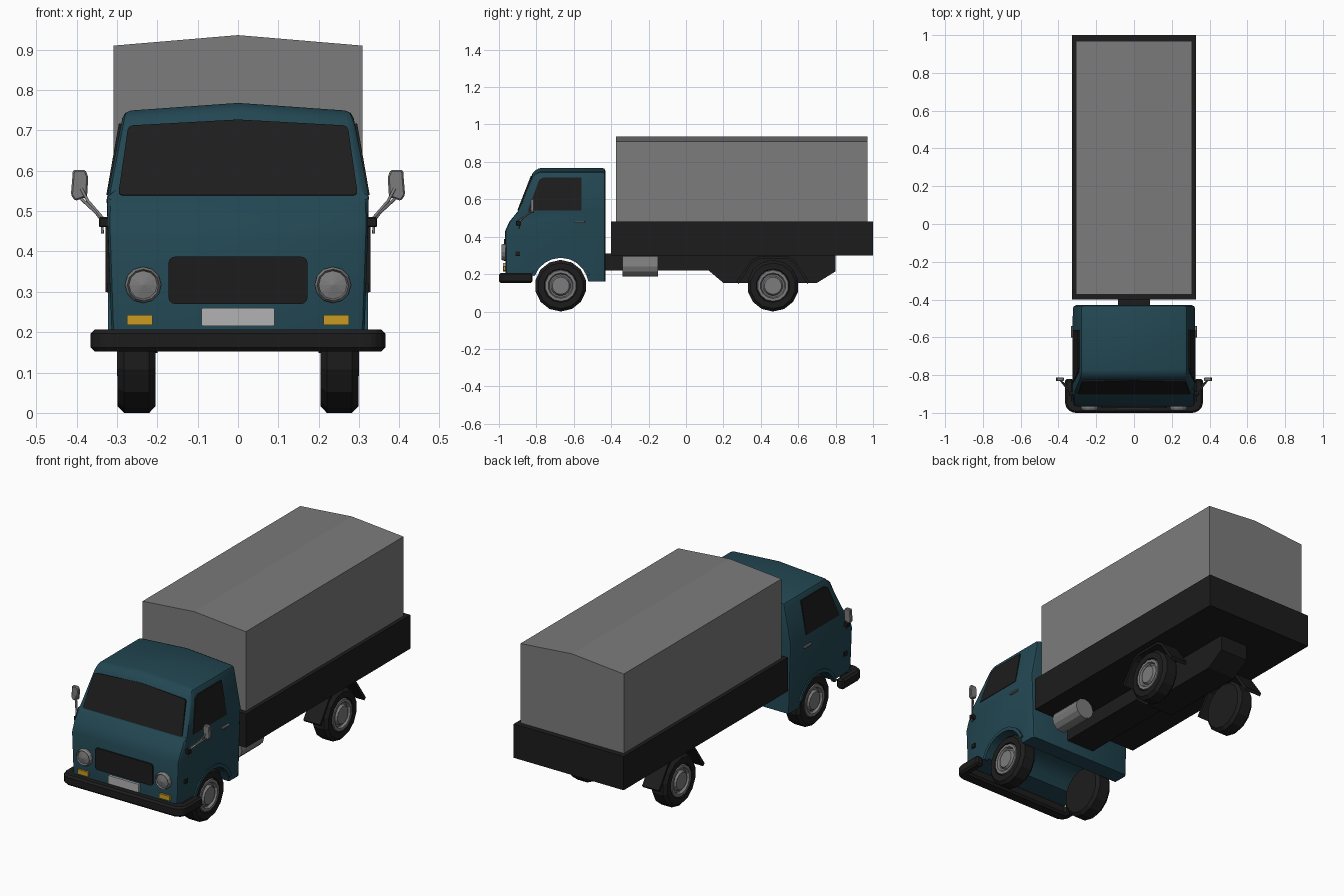
import bpy, bmesh, math
from mathutils import Vector

if "Cube" in bpy.data.objects:
    bpy.data.objects.remove(bpy.data.objects["Cube"])


def material(name, *rgb):
    m = bpy.data.materials.new(name)
    m.diffuse_color = (*rgb, 1)
    m.use_nodes = True
    m.node_tree.nodes["Principled BSDF"].inputs["Base Color"].default_value = m.diffuse_color
    return m


TEAL = material("teal_paint", 0.016, 0.062, 0.085)
BLACK = material("black", 0.012, 0.012, 0.012)
AMBER = material("amber", 0.6, 0.33, 0.015)
GREY = material("mid_grey", 0.2, 0.2, 0.2)
PALE = material("pale_grey", 0.45, 0.45, 0.45)


def finish(bm, name, mat):
    bmesh.ops.remove_doubles(bm, verts=bm.verts, dist=1e-5)
    bmesh.ops.recalc_face_normals(bm, faces=bm.faces)
    me = bpy.data.meshes.new(name)
    bm.to_mesh(me)
    bm.free()
    ob = bpy.data.objects.new(name, me)
    bpy.context.collection.objects.link(ob)
    me.materials.append(mat)
    return ob


def prism(name, pts, depth, mat, corner=0, bevel=0):
    """Planar outline, optionally with rounded corners, extruded along depth."""
    bm = bmesh.new()
    bm.faces.new([bm.verts.new(p) for p in pts])
    if corner:
        bmesh.ops.bevel(bm, geom=bm.verts[:], offset=corner, segments=3,
                        profile=0.5, affect='VERTICES')
    ext = bmesh.ops.extrude_face_region(bm, geom=bm.faces[:], use_keep_orig=True)
    bmesh.ops.translate(bm, vec=Vector(depth),
                        verts=[g for g in ext["geom"] if isinstance(g, bmesh.types.BMVert)])
    bmesh.ops.recalc_face_normals(bm, faces=bm.faces)
    if bevel:
        bmesh.ops.bevel(bm, geom=bm.edges[:], offset=bevel, segments=1, affect='EDGES')
    return finish(bm, name, mat)


def box(name, lo, hi, mat, bevel=0):
    (x0, y0, z0), (x1, y1, z1) = lo, hi
    pts = [(x0, y0, z0), (x1, y0, z0), (x1, y1, z0), (x0, y1, z0)]
    return prism(name, pts, (0, 0, z1 - z0), mat, bevel=bevel)


def front_plate(name, x0, x1, z0, z1, y, mat, corner):
    pts = [(x0, y, z0), (x1, y, z0), (x1, y, z1), (x0, y, z1)]
    return prism(name, pts, (0, 0.03, 0), mat, corner)


def lathe(name, profile, axis, centre, n, mat):
    """Spin (radius, offset) points about axis through centre."""
    bm = bmesh.new()
    axis = Vector(axis)
    side = axis.cross(Vector((0, 0, 1)))
    vs = [bm.verts.new(Vector(centre) + axis * a + Vector((0, 0, r))) for r, a in profile]
    es = [bm.edges.new(p) for p in zip(vs, vs[1:])]
    bmesh.ops.spin(bm, geom=vs + es, cent=centre, axis=axis, angle=math.tau,
                   steps=n, use_duplicate=False)
    return finish(bm, name, mat)


def tube(name, pts, r, mat):
    cu = bpy.data.curves.new(name, 'CURVE')
    cu.dimensions = '3D'
    cu.bevel_depth, cu.bevel_resolution, cu.use_fill_caps = r, 1, True
    sp = cu.splines.new('POLY')
    sp.points.add(len(pts) - 1)
    for p, co in zip(sp.points, pts):
        p.co = (*co, 1)
    cu.materials.append(mat)
    bpy.context.collection.objects.link(bpy.data.objects.new(name, cu))


WHEEL_Z, FRONT_Y, REAR_Y = 0.138, -0.67, 0.465


def cab_side(z):
    """Half width of the cab at height z."""
    return 0.312 + (z - 0.16) * 0.035 if z < 0.53 else 0.325 - (z - 0.53) * 0.175


def arc(r, a0, a1, n):
    return [(FRONT_Y + r * math.cos(math.radians(a0 + (a1 - a0) * i / n)),
             WHEEL_Z + r * math.sin(math.radians(a0 + (a1 - a0) * i / n))) for i in range(n + 1)]


# cab shell: side profile with wheel arch, tapered and crowned
outline = [(-.965, .2), (-.967, .43), (-.945, .48), (-.90, .535), (-.82, .74), (-.79, .768),
           (-.43, .768), (-.43, .16)] + arc(0.15, 9, 156, 8)
cab = prism("cab", [(-1, y, z) for y, z in outline], (2, 0, 0), TEAL)
bm = bmesh.new()
bm.from_mesh(cab.data)
for co, no in (((0, 0, .535), (0, 0, 1)), ((0, 0, 0), (1, 0, 0))):
    bmesh.ops.bisect_plane(bm, geom=bm.verts[:] + bm.edges[:] + bm.faces[:],
                           plane_co=co, plane_no=no)
for v in bm.verts:
    v.co.x *= cab_side(v.co.z)
    if v.co.z > 0.7 and abs(v.co.x) > 0.1:
        v.co.z -= 0.02
bm.normal_update()
sharp = [e for e in bm.edges if (e.verts[0].co.z + e.verts[1].co.z) / 2 > 0.3
         and e.calc_face_angle(0) > math.radians(32)]
bmesh.ops.bevel(bm, geom=sharp, offset=0.018, segments=2, profile=0.5, affect='EDGES')
bm.to_mesh(cab.data)
bm.free()
bpy.context.view_layer.objects.active = cab
cab.select_set(True)
bpy.ops.object.shade_smooth_by_angle(angle=math.radians(30))

# windscreen
glass = [(-.297, .54), (.297, .54), (.272, .712), (0, .727), (-.272, .712)]
prism("windscreen", [(x, -.904 + (z - .535) * .39, z) for x, z in glass],
      (0, .02, -.008), BLACK, 0.012)

# front face details
front_plate("grille", -.172, .172, .27, .387, -.974, BLACK, .015)
front_plate("number_plate", -.09, .09, .215, .26, -.978, PALE, .003)

# bumper wrapping around the front corners
half = [(.365, -.82), (.365, -.955), (.35, -.985), (.32, -1.0)]
inner = [(.32, -.82), (.32, -.93)]
plan = half + [(-x, y) for x, y in half[::-1]] + [(-x, y) for x, y in inner] + inner[::-1]
prism("bumper", [(x, y, .152) for x, y in plan], (0, 0, .055), BLACK, bevel=.01)

for s, side in ((-1, "left"), (1, "right")):
    # headlamp and indicators
    lathe(side + "_headlamp", [(.045, -.03), (.045, .012), (.039, .022), (.035, .014), (0, .022)],
          (0, -1, 0), (s * .235, -.965, .317), 12, GREY)
    x0, x1 = sorted((s * .212, s * .275))
    front_plate(side + "_indicator", x0, x1, .218, .243, -.976, AMBER, .003)
    x0, x1 = sorted((s * .30, s * .325))
    box(side + "_side_marker", (x0, -.912, .298), (x1, -.888, .32), BLACK)

    # side window and door handle
    win = [(-.845, .54), (-.56, .54), (-.56, .717), (-.76, .717), (-.785, .705)]
    prism(side + "_window", [(s * (cab_side(z) + .003), y, z) for y, z in win],
          (-s * .015, 0, 0), BLACK, 0.004)
    x0, x1 = sorted((s * .315, s * .334))
    box(side + "_door_handle", (x0, -.60, .475), (x1, -.54, .485), GREY, .002)

    # raised wheel arch lip
    lip = arc(.168, 20, 160, 8) + arc(.149, 160, 20, 8)
    prism(side + "_arch_lip", [(s * .322, y, z) for y, z in lip], (-s * .02, 0, 0), TEAL)

    # wing mirror
    x0, x1 = sorted((s * .315, s * .345))
    box(side + "_mirror_mount", (x0, -.908, .46), (x1, -.884, .485), BLACK, .003)
    tube(side + "_mirror_arm", [(s * .335, -.895, .475), (s * .352, -.875, .497),
                                (s * .388, -.83, .53)], .004, GREY)
    tube(side + "_mirror_stay", [(s * .336, -.895, .445), (s * .337, -.893, .485),
                                 (s * .372, -.842, .525), (s * .388, -.83, .555)], .004, GREY)
    head = [(.374, .535), (.404, .525), (.414, .54), (.409, .602), (.378, .602), (.371, .585)]
    prism(side + "_mirror", [(s * x, -.832, z) for x, z in head], (0, .02, 0), GREY, bevel=.004)

    # wheels
    for end, y in (("front", FRONT_Y), ("rear", REAR_Y)):
        c = (0, y, WHEEL_Z)
        lathe(f"{end}_{side}_tyre", [(0, .205), (.122, .205), (.138, .22), (.138, .282),
              (.122, .298), (.09, .298), (.084, .28), (0, .28)], (s, 0, 0), c, 14, BLACK)
        lathe(f"{end}_{side}_hub", [(.087, .285), (.083, .299), (.068, .299), (.062, .286),
              (.054, .286), (.046, .3), (0, .3)], (s, 0, 0), c, 14, GREY)

    # rear mudguard strip
    top = [(.27, .16), (.35, .275), (.385, .295), (.545, .295), (.58, .275), (.66, .16)]
    low = [(y + (.465 - y) * .06, z - .012) for y, z in top[::-1]]
    prism(side + "_rear_mudguard", [(s * .2, y, z) for y, z in top + low],
          (s * .1, 0, 0), BLACK)

# chassis with deep section around the rear axle
frame = [(-.45, .31), (-.45, .22), (.12, .22), (.2, .153), (.7, .153), (.8, .215), (.8, .31)]
prism("chassis", [(-.085, y, z) for y, z in frame], (.17, 0, 0), BLACK)

# fuel tank under the right side
lathe("fuel_tank", [(0, -.34), (.056, -.34), (.056, -.15), (0, -.15)],
      (0, 1, 0), (.205, 0, .242), 12, GREY)

# load bed and ridged canvas cover
box("load_bed", (-.328, -.40, .30), (.328, 1.0, .482), BLACK)
cover = [(-.308, .46), (.308, .46), (.308, .91), (0, .936), (-.308, .91)]
prism("canvas_cover", [(x, -.373, z) for x, z in cover], (0, 1.343, 0), GREY)
